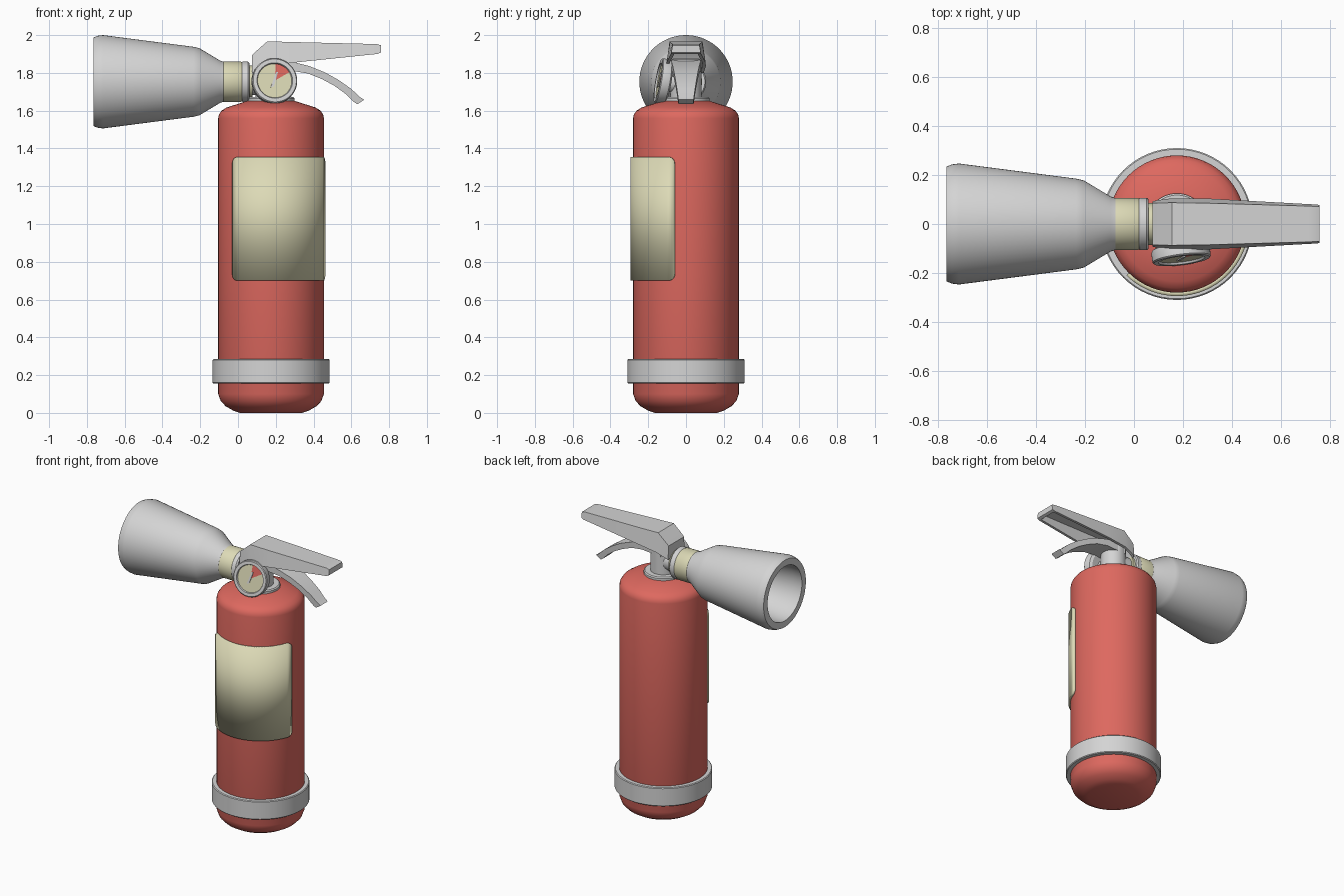
import bpy, bmesh, math
from mathutils import Matrix, Vector

if "Cube" in bpy.data.objects:
    bpy.data.objects.remove(bpy.data.objects["Cube"])


def material(name, rgb):
    m = bpy.data.materials.new(name)
    m.diffuse_color = (*rgb, 1)
    m.use_nodes = True
    m.node_tree.nodes["Principled BSDF"].inputs["Base Color"].default_value = m.diffuse_color
    return m


RED = material("red", (0.73, 0.14, 0.115))
CREAM = material("cream", (0.72, 0.70, 0.47))
GREY = material("grey", (0.66, 0.66, 0.66))


def finish(bm, name, mats, matrix=Matrix(), angle=30, normals=True):
    bmesh.ops.remove_doubles(bm, verts=bm.verts, dist=1e-5)
    if normals:
        bmesh.ops.recalc_face_normals(bm, faces=bm.faces)
    bm.transform(matrix)
    mesh = bpy.data.meshes.new(name)
    bm.to_mesh(mesh)
    bm.free()
    for m in mats:
        mesh.materials.append(m)
    ob = bpy.data.objects.new(name, mesh)
    bpy.context.collection.objects.link(ob)
    bpy.ops.object.select_all(action='DESELECT')
    ob.select_set(True)
    bpy.context.view_layer.objects.active = ob
    bpy.ops.object.shade_smooth_by_angle(angle=math.radians(angle))
    return ob


def lathe(name, profile, mat, matrix=Matrix(), seg=64, angle=30):
    """Closed profile of (radius, height) spun about local z."""
    bm = bmesh.new()
    verts = [bm.verts.new((r, 0, h)) for r, h in profile]
    edges = [bm.edges.new(p) for p in zip(verts, verts[1:])]
    bmesh.ops.spin(bm, geom=verts + edges, axis=(0, 0, 1), cent=(0, 0, 0),
                   angle=2 * math.pi, steps=seg, use_merge=True)
    return finish(bm, name, [mat], matrix, angle)


def loft(name, sections, mat, angle=25):
    """Skin a row of equal-length point loops and cap both ends."""
    bm = bmesh.new()
    loops = [[bm.verts.new(p) for p in s] for s in sections]
    n = len(loops[0])
    for a, b in zip(loops, loops[1:]):
        for i in range(n):
            j = (i + 1) % n
            bm.faces.new((a[i], a[j], b[j], b[i]))
    bm.faces.new(loops[0])
    bm.faces.new(loops[-1])
    return finish(bm, name, [mat], angle=angle)


CX = 0.175
upright = Matrix.Translation((CX, 0, 0))
sideways = Matrix.Translation((0, 0, 1.753)) @ Matrix.Rotation(math.pi / 2, 4, 'Y')

# Tank and foot band
lathe("tank", [(0, 0), (0.165, 0), (0.20, 0.012), (0.24, 0.035), (0.266, 0.062), (0.28, 0.10),
               (0.28, 1.56), (0.276, 1.58), (0.262, 1.60), (0.235, 1.617), (0.13, 1.65),
               (0, 1.65)], RED, upright, angle=40)
lathe("foot_band", [(0.27, 0.155), (0.305, 0.155), (0.31, 0.16), (0.31, 0.28),
                    (0.305, 0.285), (0.27, 0.285), (0.27, 0.155)], GREY, upright)

# Wrapped label with rounded corners
bm = bmesh.new()
R, A0, A1, CORNER, N = 0.294, math.radians(-44.5), math.radians(78), 0.035, 60
ts = sorted({i / N for i in range(N + 1)} | {0.003, 0.008, 0.992, 0.997})
columns = []
for t in ts:
    a = A0 + (A1 - A0) * t
    d = min(CORNER, min(t, 1 - t) * (A1 - A0) * R)
    inset = CORNER - math.sqrt(CORNER ** 2 - (CORNER - d) ** 2)
    x, y = CX + R * math.sin(a), -R * math.cos(a)
    columns.append((bm.verts.new((x, y, 0.70 + inset)), bm.verts.new((x, y, 1.355 - inset))))
for (a, b), (c, d) in zip(columns, columns[1:]):
    bm.faces.new((a, c, d, b))
label = finish(bm, "label", [CREAM], normals=False)
shell = label.modifiers.new("thickness", 'SOLIDIFY')
shell.thickness, shell.offset = 0.02, -1

# Valve neck on the tank
lathe("neck_flange", [(0, 1.63), (0.125, 1.63), (0.125, 1.665), (0.118, 1.672), (0, 1.672)],
      GREY, upright)
lathe("neck", [(0, 1.66), (0.083, 1.66), (0.083, 1.87), (0, 1.87)], GREY, upright)

# Horn with hollow mouth, then its connecting rings
lathe("horn", [(0, -0.20), (0.10, -0.20), (0.135, -0.27), (0.19, -0.70), (0.19, -0.765),
               (0.234, -0.765), (0.243, -0.745), (0.247, -0.715), (0.185, -0.235),
               (0.178, -0.205), (0.112, -0.095), (0.104, -0.07), (0, -0.07)],
      GREY, sideways)
lathe("horn_ring", [(0, -0.08), (0.104, -0.08), (0.107, -0.075), (0.107, 0.015),
                    (0.103, 0.022), (0, 0.022)], CREAM, sideways)
lathe("horn_collar", [(0, 0.02), (0.103, 0.02), (0.107, 0.026), (0.107, 0.052),
                      (0.10, 0.06), (0, 0.06)], GREY, sideways)
lathe("horn_gasket", [(0, 0.055), (0.085, 0.055), (0.085, 0.078), (0, 0.078)],
      CREAM, sideways)
lathe("horn_pipe", [(0, 0.07), (0.07, 0.07), (0.07, 0.175), (0, 0.175)], GREY, sideways)


# Carry handle: a channel open underneath, closed at both ends
def channel(x, zb, zt, wb, wt, depth):
    k, m = wb - 0.018, wt - 0.014
    zi = zb + depth
    k2 = k if depth == 0 else m
    return [(x, -wb, zb), (x, -wt, zt), (x, wt, zt), (x, wb, zb),
            (x, k, zb), (x, k2, zi), (x, -k2, zi), (x, -k, zb)]


loft("carry_handle", [channel(*s) for s in (
    (0.075, 1.80, 1.895, 0.092, 0.085, 0),
    (0.095, 1.81, 1.914, 0.097, 0.086, 0.06),
    (0.155, 1.835, 1.967, 0.105, 0.087, 0.11),
    (0.30, 1.855, 1.963, 0.104, 0.085, 0.09),
    (0.715, 1.898, 1.953, 0.081, 0.073, 0.04),
    (0.738, 1.900, 1.952, 0.080, 0.072, 0),
    (0.757, 1.908, 1.946, 0.078, 0.071, 0))], GREY)

# Squeeze lever: curved tapering strip, (top x, top z, bottom x, bottom z, half width)
loft("squeeze_lever", [
    [(xt, -w, zt), (xt, w, zt), (xb, w, zb), (xb, -w, zb)] for xt, zt, xb, zb, w in (
        (0.14, 1.880, 0.14, 1.800, 0.080),
        (0.30, 1.856, 0.29, 1.810, 0.076),
        (0.38, 1.835, 0.37, 1.797, 0.070),
        (0.46, 1.803, 0.445, 1.767, 0.063),
        (0.53, 1.764, 0.51, 1.732, 0.056),
        (0.60, 1.715, 0.575, 1.685, 0.048),
        (0.645, 1.672, 0.615, 1.645, 0.042),
        (0.668, 1.658, 0.632, 1.634, 0.040))], GREY)

# Pressure gauge, turned slightly up and to the right
facing = Vector((0.12, -0.97, 0.17)).to_track_quat('Z', 'Y').to_matrix().to_4x4()
gauge = Matrix.Translation((0.195, -0.148, 1.76)) @ facing
lathe("gauge_case", [(0, -0.06), (0.10, -0.06), (0.117, -0.05), (0.12, -0.04), (0.12, -0.005),
                     (0.115, 0), (0.095, 0), (0.09, -0.012), (0, -0.012)], GREY, gauge)
lathe("gauge_stem", [(0, -0.15), (0.05, -0.15), (0.05, -0.05), (0, -0.05)], GREY, gauge)

# Dial with a red sector
bm = bmesh.new()
bmesh.ops.create_circle(bm, cap_ends=True, cap_tris=True, segments=72, radius=0.091)
bmesh.ops.translate(bm, verts=bm.verts, vec=(0, 0, -0.009))
for f in bm.faces:
    c = f.calc_center_median()
    f.material_index = int(30 < math.degrees(math.atan2(c.y, c.x)) < 85)
    if f.normal.z < 0:
        f.normal_flip()
finish(bm, "gauge_dial", [CREAM, RED], gauge, normals=False)

# Needle
loft("gauge_needle", [[(x, y, z) for x, y in ((-0.022, -0.036), (-0.004, -0.030),
                                              (0.018, 0.045), (0.008, 0.047))]
                      for z in (-0.009, -0.004)], GREY, 25).matrix_world = gauge
